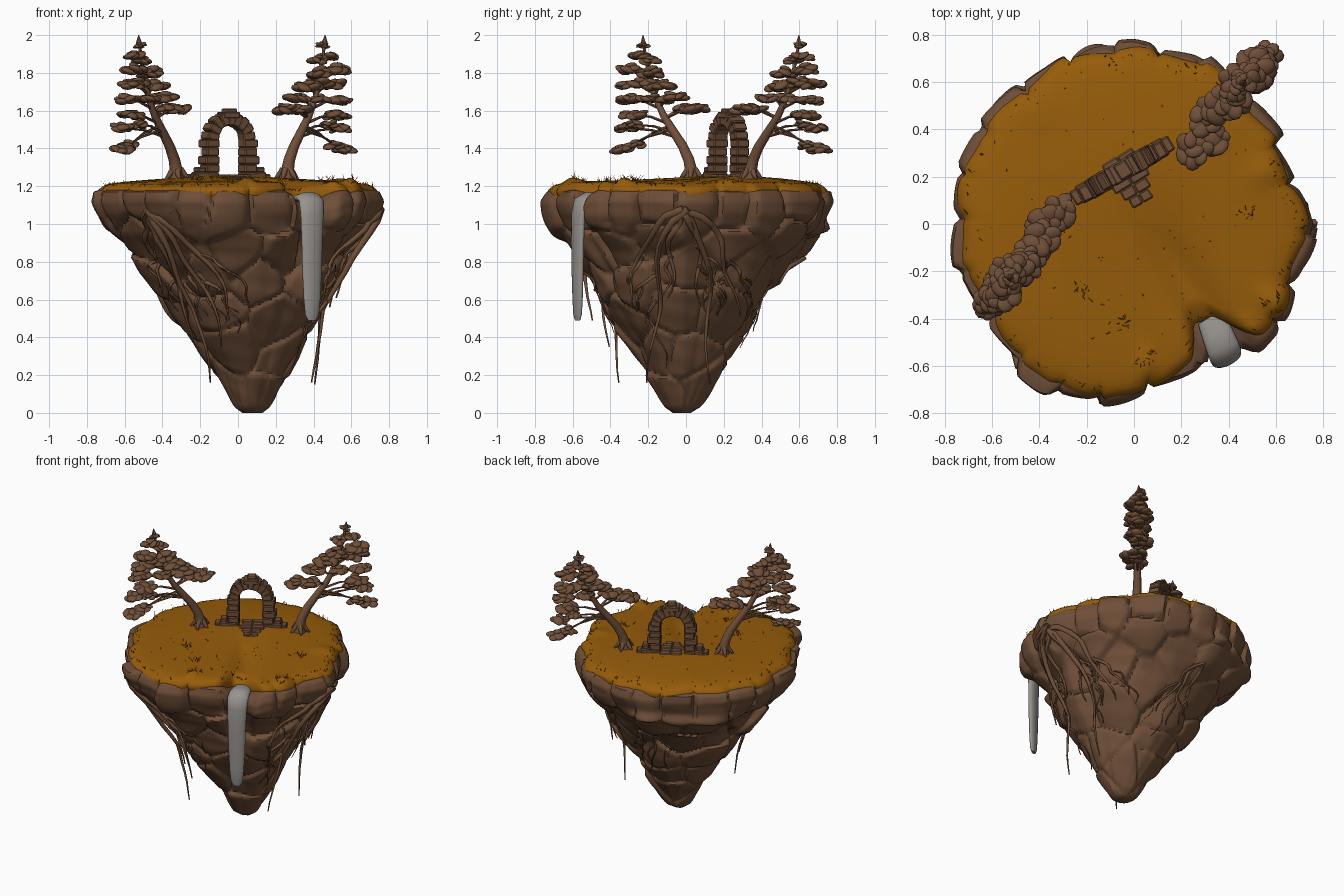
import bpy, bmesh, math, random
from mathutils import Vector, Matrix, kdtree

if "Cube" in bpy.data.objects:
    bpy.data.objects.remove(bpy.data.objects["Cube"])
random.seed(7)
U = random.uniform
TAU = math.tau
R = math.radians

def mat(name, c):
    m = bpy.data.materials.new(name)
    m.diffuse_color = (*c, 1)
    m.use_nodes = True
    m.node_tree.nodes["Principled BSDF"].inputs["Base Color"].default_value = m.diffuse_color
    return m
BROWN = mat("earth brown", (0.16, 0.078, 0.04))
MUSTARD = mat("mustard grass", (0.305, 0.107, 0.003))
GREY = mat("water grey", (0.31, 0.29, 0.27))

def finish(name, bm, m, angle=40, normals=True):
    if normals:
        bmesh.ops.recalc_face_normals(bm, faces=bm.faces)
    me = bpy.data.meshes.new(name)
    bm.to_mesh(me)
    bm.free()
    ob = bpy.data.objects.new(name, me)
    bpy.context.collection.objects.link(ob)
    me.materials.append(m)
    bpy.ops.object.select_all(action='DESELECT')
    ob.select_set(True)
    bpy.context.view_layer.objects.active = ob
    bpy.ops.object.shade_smooth_by_angle(angle=R(angle))
    return ob

def lerp_table(tab, x):
    for (a, va), (b, vb) in zip(tab, tab[1:]):
        if x <= b:
            return va + (vb - va) * max(0, (x - a) / (b - a))
    return tab[-1][1]

def skin(bm, rings):
    vs = [[bm.verts.new(p) for p in r] for r in rings]
    n = len(vs[0])
    for a, b in zip(vs, vs[1:]):
        for i in range(n):
            bm.faces.new((a[i], a[(i + 1) % n], b[(i + 1) % n], b[i]))
    for r in (vs[0], vs[-1]):
        c = bm.verts.new(sum((v.co for v in r), Vector()) / n)
        for i in range(n):
            bm.faces.new((r[i], r[(i + 1) % n], c))

def tube(bm, pts, radii, sides=7, lateral=None, flat=1.0):
    pts = [Vector(p) for p in pts]
    rings = []
    for i, p in enumerate(pts):
        t = (pts[min(i + 1, len(pts) - 1)] - pts[max(i - 1, 0)]).normalized()
        ref = lateral or (Vector((1, 0, 0)) if abs(t.x) < 0.8 else Vector((0, 1, 0)))
        u = (ref - t * ref.dot(t)).normalized()
        v = t.cross(u)
        rings.append([p + radii[i] * (u * math.cos(a) + v * flat * math.sin(a))
                      for a in (TAU * k / sides for k in range(sides))])
    skin(bm, rings)

# ---- island shape functions
EDGE = [.77, .72, .72, .73, .75, .77, .79, .79, .77, .77, .78, .76,
        .76, .76, .73, .75, .79, .79, .74, .70, .68, .73, .75, .74]  # every 15 degrees
PROFILE = [(0, .065), (.03, .115), (.15, .205), (.3, .33), (.45, .46), (.6, .58), (.75, .685),
           (.85, .77), (.95, .89), (1.05, .97), (1.12, 1.0), (1.17, .985)]

def diff(a, b):
    return (a - b + math.pi) % TAU - math.pi

def outline(th):
    f = (th % TAU) / TAU * 24
    i = int(f)
    return EDGE[i % 24] * (1 - f + i) + EDGE[(i + 1) % 24] * (f - i)

def notch(th):
    return math.exp(-(diff(th, R(306)) / 0.17) ** 4)

def axis(z):
    k = max(0, 1 - z / 1.16)
    return 0.08 * k, -0.02 * k

def radius(th, z):
    bulge = .09 * math.exp(-(diff(th, R(122)) / .5) ** 4 - ((z - .9) / .11) ** 4)
    cut = .075 * math.exp(-(diff(th, R(304)) / .13) ** 4) * max(0, min(1, (z - .6) / .35))
    return outline(th) * lerp_table(PROFILE, z) + bulge - cut

def base_point(th, z, add=0.0):
    r = radius(th, z) + add
    cx, cy = axis(z)
    return Vector((cx + r * math.cos(th), cy + r * math.sin(th), z))

# stone cells: seeds in staggered rows, each a tilted facet
seeds = []
for z, n in ((1.09, 22), (.9, 12), (.7, 9), (.5, 7), (.32, 5), (.14, 4)):
    o = U(0, 1)
    for k in range(n):
        zz = z + U(-.07, .07) * (0.5 if z > 1 else 1)
        th = (k + o + U(-.35, .35)) / n * TAU
        seeds.append((base_point(th, zz), zz, U(-.028, .028), U(-.25, .25), th, U(-.2, .2)))
kd = kdtree.KDTree(len(seeds))
for i, s in enumerate(seeds):
    kd.insert(s[0], i)
kd.balance()

def bump(th, z):
    near = kd.find_n(base_point(th, z), 4)
    d1 = near[0][2]
    size = 0.4 + 0.6 * min(1, z / 0.6)
    total = weight = 0
    for co, i, d in near:
        s = seeds[i]
        w = math.exp(-(d - d1) / 0.018)
        total += w * (s[2] + s[3] * (z - s[1]) + s[5] * diff(th, s[4]) * radius(th, z))
        weight += w
    groove = max(0, 1 - (near[1][2] - d1) / 0.05) ** 2
    rough = .004 * math.sin(23 * z + 11 * th) * math.sin(31 * z - 7 * th)
    return size * (total / weight - (.04 if z > 1 else .026) * groove - 0.4 * d1 * d1 + 0.008 + rough)

# ---- rock body
bm = bmesh.new()
N, M, TOP = 220, 84, 1.17
rings = []
for j in range(M + 1):
    z = TOP * j / M
    ring = []
    for i in range(N):
        th = TAU * i / N
        p = base_point(th, z, bump(th, z))
        p.z -= 0.06 * notch(th) * max(0, (z - .95) / .22)
        ring.append(p)
    rings.append(ring)
for f, dz in ((.965, .01), (.9, .008), (.6, -.02), (.2, -.02)):
    rings.append([Vector((p.x * f, p.y * f, p.z + dz)) for p in rings[M]])
skin(bm, rings)
finish("rock_body", bm, BROWN, 50)

# ---- grass cap with a shallow stream bed leading to the waterfall
def grass_edge(th):
    wob = 0.01 * math.sin(7 * th) + 0.01 * math.sin(13 * th + 1)
    cut = .075 * math.exp(-(diff(th, R(304)) / .13) ** 4)
    return (outline(th) + .6 * bump(th, 1.12) - 0.036 + wob) * (1 - 0.27 * notch(th))

BUMPS = [(.05, -.6, .04, .03), (.6, -.33, .05, .035), (.5, -.45, .05, .02), (.56, .22, .06, .02), (-.4, .5, .1, .01)]
def ground(x, y):
    d2 = (x + .05) ** 2 + (y - .2) ** 2
    z = 1.228 + 0.028 * math.exp(-d2 / 0.16)
    s = (x + .05) * .52 + (y - .2) * -.85
    q = (x + .05) * .85 + (y - .2) * .52
    if s > 0:
        z -= 0.045 * min(1, s / .4) * math.exp(-(q / .09) ** 2)
    for bx, by, w, h in BUMPS:
        z += h * math.exp(-((x - bx) ** 2 + (y - by) ** 2) / (w * w))
    return z - .03 * min(1, (x * x + y * y) / .56) ** 3
bm = bmesh.new()
rings = []
edges = [grass_edge(TAU * i / N) for i in range(N)]
for f, drop in ((1.0, .06), (1.01, .04), (1.0, .02), (.97, .006), (.93, 0), (.86, 0), (.78, 0), (.68, 0),
                (.58, 0), (.48, 0), (.36, 0), (.24, 0), (.12, 0), (.02, 0)):
    ring = []
    for i in range(N):
        th = TAU * i / N
        x, y = edges[i] * f * math.cos(th), edges[i] * f * math.sin(th)
        ring.append((x, y, ground(x, y) - drop - (.025 * notch(th) if f > .9 else 0)))
    rings.append(ring)
skin(bm, rings)
finish("grass_cap", bm, MUSTARD, 60)

# ---- grass blades: rim fringe, scattered blades and tufts
bm = bmesh.new()
def blade(x, y, h):
    a, lean = U(0, TAU), Vector((U(-.8, .8), U(-.8, .8), .8))
    w = Vector((math.cos(a), math.sin(a), 0)) * 0.004
    p = Vector((x, y, ground(x, y) - .008))
    bm.faces.new([bm.verts.new(q) for q in (p - w, p + w, p + lean * h)])
for k in range(190):
    th = U(0, TAU)
    r = grass_edge(th) * (U(.92, .985) if k < 130 else U(.2, .95))
    blade(r * math.cos(th), r * math.sin(th), U(.015, .035))
for tx, ty in ((.47, .04), (-.21, -.28), (-.06, -.42), (.05, -.57), (.58, -.34)):
    for k in range(14):
        blade(tx + U(-.035, .035), ty + U(-.035, .035), U(.025, .05))
finish("grass_blades", bm, MUSTARD, 30, False)

# ---- waterfall
bm = bmesh.new()
tube(bm, [(.315, -.40, 1.125), (.35, -.46, 1.135), (.375, -.52, 1.14), (.388, -.556, 1.12), (.392, -.57, 1.05),
          (.392, -.574, .9), (.392, -.574, .75), (.392, -.574, .6), (.392, -.574, .52), (.392, -.574, .49)],
     [.05, .066, .07, .07, .066, .06, .056, .048, .04, .024], 20, Vector((.9, .42, 0)), 0.42)
finish("waterfall", bm, GREY, 60)

# ---- hanging roots: they hug the rock first and then dangle
bm = bmesh.new()
def root(th0, z0, th1, z1, rad, kids=2):
    n, pts, prev, ph = 14, [], 0, U(0, TAU)
    for i in range(n + 1):
        t = i / n
        th = th0 + (th1 - th0) * t ** .6 + .05 * math.sin(ph + 8 * t) * min(1, 3 * t)
        z = z0 + (z1 - z0) * t
        r = radius(th, z) + bump(th, z) + .007
        r = max(r, prev - (.04 if t < .6 else .008)) + U(-.006, .004)
        prev = r
        cx, cy = axis(z)
        pts.append((cx + r * math.cos(th), cy + r * math.sin(th), z))
    tube(bm, pts, [rad * (1 - .85 * i / n) + .001 for i in range(n + 1)], 6)
    for k in range(kids):
        t = U(.3, .6)
        zb = z0 + (z1 - z0) * t
        root(th0 + (th1 - th0) * t ** .6, zb, th1 + U(-.25, .25), max(.15, zb - U(.15, .3)), rad * .55, kids - 1)
for th0, z0, ends in (
        (232, 1.07, ((206, .62), (220, .36), (236, .15), (250, .34), (262, .48))),
        (0, 1.08, ((-38, .55), (-28, .15), (-10, .6), (12, .55), (24, .14), (38, .5))),
        (97, .82, ((83, .5), (97, .42), (112, .46)))):
    for k, (th1, z1) in enumerate(ends):
        root(R(th0 + U(-3, 3)), z0, R(th1), z1 + .01, .02 if z0 > 1 else .012, 2 if z0 > 1 and k % 2 else 1)
finish("hanging_roots", bm, BROWN, 60)

# ---- stone arch, built in its own frame (u along the wall, n to its front)
bm = bmesh.new()
FRAME = Matrix.Translation((-.05, .225, 0)) @ Matrix.Rotation(R(30), 4, 'Z')
def block(u, n, z, su, sn, sz, roll=0.0):
    b = bmesh.new()
    bmesh.ops.create_cube(b, size=1)
    bmesh.ops.scale(b, vec=(su, sn, sz), verts=b.verts)
    bmesh.ops.bevel(b, geom=b.edges[:], offset=.006, segments=1, affect='EDGES')
    b.transform(FRAME @ Matrix.Translation((u, -n, z)) @ Matrix.Rotation(roll, 4, 'Y')
                @ Matrix.Rotation(U(-.06, .06), 4, 'Z'))
    me = bpy.data.meshes.new("tmp")
    b.to_mesh(me)
    b.free()
    bm.from_mesh(me)
    bpy.data.meshes.remove(me)
for side in (-1, 1):
    for k in range(5):
        w = .078 + U(-.008, .016)
        block(side * (.078 + w / 2), 0, 1.25 + .044 * k, w, .08 + U(-.008, .01), .044)
    block(side * .175, 0, 1.25, .07, .08, .05)
    block(side * .18, .005, 1.287, .045, .065, .028)
    block(side * .215, 0, 1.245, .05, .065, .04)
for k in range(9):
    a = math.pi * (k + .5) / 9
    rr = .112 + U(-.003, .004)
    block(rr * math.cos(a), 0, 1.445 + rr * math.sin(a), .07, .08 + U(-.008, .01), .043, -a)
block(0, 0, 1.575, .1, .085, .036)
block(.005, 0, 1.599, .06, .07, .024)
for k, (n, w) in enumerate(((-.04, .15), (.005, .14), (.05, .17), (.095, .13), (.14, .1))):
    for s in (-1, 1):
        block(s * w / 4 + .01, n, 1.246 - max(0, k - 2) * .006, w / 2 - .002, .045, .03)
finish("stone_arch", bm, BROWN, 30)

# ---- wind-bent pines, the second turned half round
TRUNK = [(0, 1.22, .05), (0, 1.27, .035), (.02, 1.34, .03), (.06, 1.41, .027), (.125, 1.49, .024), (.19, 1.57, .02),
         (.25, 1.67, .016), (.295, 1.8, .011), (.325, 1.92, .007), (.335, 1.985, .003)]
PADS = [(.33, 1.95, .03), (.36, 1.89, .055), (.29, 1.87, .05), (.40, 1.82, .065), (.26, 1.8, .065), (.42, 1.74, .065),
        (.32, 1.75, .065), (.2, 1.73, .075), (.43, 1.66, .065), (.12, 1.67, .075), (.28, 1.67, .055), (-.02, 1.61, .07),
        (.06, 1.61, .065), (.4, 1.58, .07), (.46, 1.51, .055), (.37, 1.53, .045), (.48, 1.40, .06), (.4, 1.42, .05)]
def tree(name, bx, by, turn):
    d = Vector((-.6, -.77, 0)) * turn
    s = Vector((-.77, .6, 0)) * turn
    base = Vector((bx, by, 0))
    at = lambda h, z, p=0: base + d * h + s * p + Vector((0, 0, z))
    trunk, leaves = bmesh.new(), bmesh.new()
    tube(trunk, [at(h, z) for h, z, r in TRUNK], [t[2] for t in TRUNK], 10)
    for k in range(5):
        a = TAU * k / 5 + .4
        c, e = math.cos(a), math.sin(a)
        tube(trunk, [at(.02 * c, 1.29, .02 * e), at(.045 * c, 1.26, .045 * e), at(.07 * c, 1.235, .07 * e)],
             [.018, .014, .005], 6)
    for h, z, w in PADS:
        p = U(-.03, .03) + (.03 if h < .1 else 0)
        zt = max(1.42, z - .05) if z > 1.5 else z + .1
        ht = lerp_table([(t[1], t[0]) for t in TRUNK], zt)
        tube(trunk, [at(ht, zt), at((ht + h) / 2, (zt + z) / 2 + .012, p / 2), at(h, z - .004, p)],
             [.009, .007, .003], 5)
        for k in range(8):
            a = TAU * k / 7 + U(-.2, .2)
            rad = 0 if k == 7 else w * .7
            pos = at(h + rad * math.cos(a), z + U(-.014, .008) + (.012 if k == 7 else 0), p + rad * .85 * math.sin(a))
            sz = w * U(.36, .54) + .004
            m = (Matrix.Translation(pos) @ Matrix.Rotation(U(-.4, .4), 4, 'X') @ Matrix.Rotation(U(-.4, .4), 4, 'Y')
                 @ Matrix.Rotation(U(0, 3), 4, 'Z') @ Matrix.Diagonal((sz * 1.25, sz, sz * .5, 1)))
            bmesh.ops.create_icosphere(leaves, subdivisions=2, radius=1, matrix=m)
    tube(leaves, [at(.33, 1.93), at(.333, 1.965), at(.335, 2.0)], [.02, .014, .002], 6)
    finish(name + "_trunk", trunk, BROWN, 60)
    finish(name + "_foliage", leaves, BROWN, 40)
tree("left_pine", -.325, .03, 1)
tree("right_pine", .26, .34, -1)
